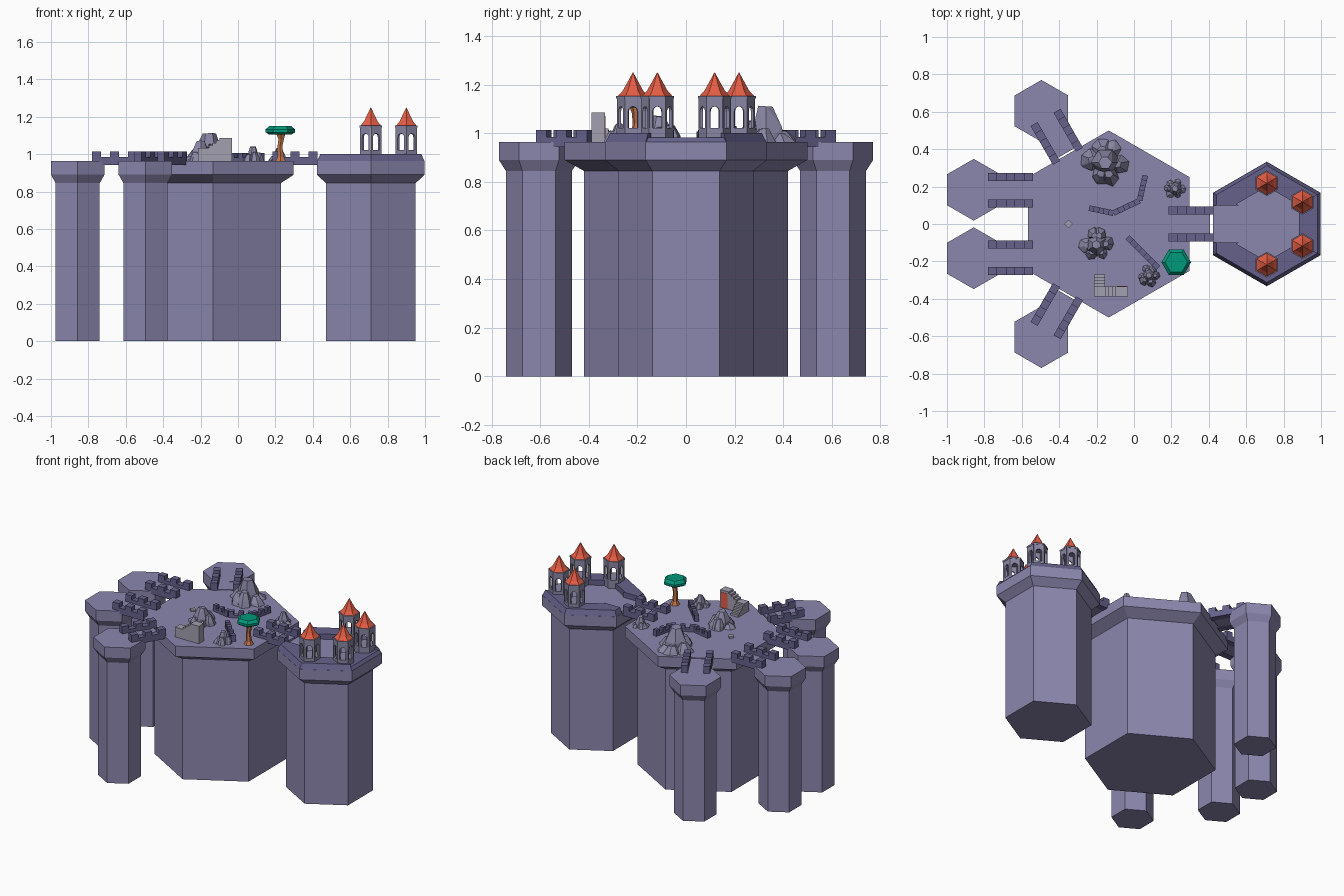
import bpy, bmesh, random
from math import sin, cos, pi, hypot, atan2
from mathutils import Matrix, Vector

if "Cube" in bpy.data.objects:
    bpy.data.objects.remove(bpy.data.objects["Cube"])

def material(name, rgb):
    m = bpy.data.materials.new(name)
    m.diffuse_color = (*rgb, 1)
    m.use_nodes = True
    m.node_tree.nodes["Principled BSDF"].inputs["Base Color"].default_value = m.diffuse_color
    return m

STONE = material("stone", (0.26, 0.24, 0.42))
WALL = material("wall_stone", (0.13, 0.12, 0.26))
ROCK = material("rock", (0.25, 0.24, 0.37))
GREY = material("pale_stone", (0.36, 0.35, 0.43))
RED = material("roof_red", (0.78, 0.11, 0.06))
GREEN = material("leaf_green", (0.0, 0.32, 0.2))
WOOD = material("bark", (0.55, 0.18, 0.07))
FLOOR = 0.963

def finish(name, bm, mat):
    bmesh.ops.recalc_face_normals(bm, faces=bm.faces[:])
    mesh = bpy.data.meshes.new(name)
    bm.to_mesh(mesh)
    bm.free()
    mesh.materials.append(mat)
    ob = bpy.data.objects.new(name, mesh)
    bpy.context.collection.objects.link(ob)
    return ob

def lathe(bm, x, y, profile, n=6, phase=pi / 2, bend=None):
    # stacked n-sided rings, capped at both ends
    rings = []
    for i, (r, z) in enumerate(profile):
        dx = bend[i] if bend else 0
        rings.append([bm.verts.new((x + dx + r * cos(phase + 2 * pi * k / n),
                                    y + r * sin(phase + 2 * pi * k / n), z)) for k in range(n)])
    for a, b in zip(rings, rings[1:]):
        for k in range(n):
            bm.faces.new((a[k], a[(k + 1) % n], b[(k + 1) % n], b[k]))
    bm.faces.new(rings[0])
    bm.faces.new(rings[-1])

def box(bm, x0, x1, y0, y1, z0, z1, mat=Matrix()):
    m = mat @ Matrix.Translation(((x0 + x1) / 2, (y0 + y1) / 2, (z0 + z1) / 2)) \
        @ Matrix.Diagonal((x1 - x0, y1 - y0, z1 - z0, 1))
    bmesh.ops.create_cube(bm, size=1, matrix=m)

def prism(bm, bottom, top):
    a = [bm.verts.new(p) for p in bottom]
    b = [bm.verts.new(p) for p in top]
    n = len(a)
    for k in range(n):
        bm.faces.new((a[k], a[(k + 1) % n], b[(k + 1) % n], b[k]))
    bm.faces.new(a)
    bm.faces.new(b)

# Hexagonal pillars with flared caps
def pillar(name, x, y, body, cap):
    bm = bmesh.new()
    lathe(bm, x, y, [(body, 0), (body, 0.845), (cap, 0.89), (cap, FLOOR)])
    finish(name, bm, STONE)

pillar("main_pillar", -0.135, 0, 0.42, 0.5)
pillar("castle_pillar", 0.71, 0, 0.277, 0.333)
for s, side in ((1, "back"), (-1, "front")):
    pillar(f"outer_pillar_{side}", -0.495, s * 0.605, 0.136, 0.165)
    pillar(f"west_pillar_{side}", -0.857, s * 0.183, 0.136, 0.165)

# Crenellated parapets
def parapet(bm, p, q, n, t, z0, z1, z2):
    d = hypot(q[0] - p[0], q[1] - p[1])
    m = Matrix.Translation((p[0], p[1], 0)) @ Matrix.Rotation(atan2(q[1] - p[1], q[0] - p[0]), 4, 'Z')
    box(bm, 0, d, -t / 2, t / 2, z0, z1, m)
    for k in range(0, n, 2):
        box(bm, d * k / n, d * (k + 1) / n, -t / 2, t / 2, z1, z2, m)

# Bridges: deck plus two parapets
def bridge(name, x, y, ang, gap):
    m = Matrix.Translation((x, y, 0)) @ Matrix.Rotation(ang, 4, 'Z')
    bm = bmesh.new()
    for s in (-1, 1):
        p, q = m @ Vector((-0.12, s * 0.071, 0)), m @ Vector((0.12, s * 0.071, 0))
        parapet(bm, p, q, 5, 0.043, 0.943, 0.985, 1.013)
    finish(name + "_parapets", bm, WALL)
    bm = bmesh.new()
    box(bm, -gap, gap, -0.07, 0.07, 0.945, FLOOR - 0.001, m)
    finish(name + "_deck", bm, STONE)

bridge("castle_bridge", 0.305, 0, 0, 0.1)
for s, side in ((1, "back"), (-1, "front")):
    bridge(f"west_bridge_{side}", -0.66, s * 0.18, 0, 0.1)
    bridge(f"outer_bridge_{side}", -0.413, s * 0.466, s * 2 * pi / 3, 0.1)

# Castle ring wall with a gate on the left and a low sill on the right
def corner(r, k, z):
    a = pi / 6 + k * pi / 3
    return (0.71 + r * cos(a), r * sin(a), z)

bm = bmesh.new()
for k in (0, 1, 3, 4, 5):
    h = 0.982 if k == 5 else 1.0
    prism(bm, [corner(0.333, k, 0.96), corner(0.333, k + 1, 0.96), corner(0.2, k + 1, 0.96), corner(0.2, k, 0.96)],
          [corner(0.312, k, h), corner(0.312, k + 1, h), corner(0.2, k + 1, h), corner(0.2, k, h)])
for s in (-1, 1):
    prism(bm, [(0.422, s * 0.1, 0.96), (0.422, s * 0.167, 0.96), (0.56, s * 0.1, 0.96)],
          [(0.44, s * 0.1, 1.0), (0.44, s * 0.156, 1.0), (0.56, s * 0.1, 1.0)])
finish("castle_ring_wall", bm, WALL)

# Turrets: six arched panels on a base, flared roof
arch = [(0.02 * cos(a), 0.068 + 0.02 * sin(a)) for a in (pi * k / 6 for k in range(7))]
panel = [(0.033, 0), (0.02, 0)] + arch + [(-0.02, 0), (-0.033, 0), (-0.033, 0.125), (0.033, 0.125)]

def turret(name, x, y):
    bm = bmesh.new()
    lathe(bm, x, y, [(0.067, 0.965), (0.067, 1.022)])
    for k in range(6):
        m = Matrix.Translation((x, y, 1.022)) @ Matrix.Rotation(k * pi / 3, 4, 'Z')
        prism(bm, [m @ Vector((0.058, u, v)) for u, v in panel],
              [m @ Vector((0.047, u * 0.81, v)) for u, v in panel])
    lathe(bm, x, y, [(0.069, 1.142), (0.069, 1.153)])
    finish(name, bm, ROCK)
    bm = bmesh.new()
    lathe(bm, x, y, [(0.065, 1.15), (0.042, 1.175), (0.021, 1.213), (0.001, 1.25)])
    finish(name + "_roof", bm, RED)

for s, side in ((1, "back"), (-1, "front")):
    turret(f"inner_turret_{side}", 0.71, s * 0.218)
    turret(f"outer_turret_{side}", 0.9, s * 0.118)

# Broken courtyard walls
bm = bmesh.new()
path = [(-0.24, 0.085), (-0.11, 0.058), (0.03, 0.125), (0.06, 0.26)]
for p, q in zip(path, path[1:]):
    parapet(bm, p, q, 5, 0.03, 0.955, 0.982, 1.007)
finish("bent_courtyard_wall", bm, WALL)
bm = bmesh.new()
parapet(bm, (-0.035, -0.07), (0.13, -0.235), 7, 0.03, 0.955, 0.982, 1.007)
finish("straight_courtyard_wall", bm, WALL)

# Faceted rock outcrops: a flat-topped spire ringed by smaller ones
def outcrop(name, x, y, r, h, seed):
    rnd = random.Random(seed)
    bm = bmesh.new()
    spires = [(0, 0, 0.6, 1.0)]
    for k in range(6):
        a = k * pi / 3 + rnd.uniform(-0.3, 0.3)
        spires.append((0.6 * cos(a), 0.6 * sin(a), rnd.uniform(0.32, 0.45), rnd.uniform(0.25, 0.68)))
    for sx, sy, sr, sh in spires:
        ph = rnd.uniform(0, 2)
        vs = []
        for scale, z in ((1, 0), (0.85, 0.45), (0.42, 1)):
            for k in range(6):
                a = ph + k * pi / 3
                rr = r * sr * scale * rnd.uniform(0.82, 1.12)
                vs.append(bm.verts.new((x + r * sx * (1 - 0.2 * z) + rr * cos(a),
                                        y + r * sy * (1 - 0.2 * z) + rr * sin(a),
                                        0.955 + (h + 0.005) * sh * z * rnd.uniform(0.92, 1))))
        res = bmesh.ops.convex_hull(bm, input=vs)
        loose = [v for v in vs if v.is_valid and not v.link_faces]
        bmesh.ops.delete(bm, geom=loose, context='VERTS')
    finish(name, bm, ROCK)

outcrop("large_rock", -0.155, 0.33, 0.135, 0.155, 3)
outcrop("middle_rock", -0.2, -0.11, 0.1, 0.115, 5)
outcrop("small_rock_back", 0.22, 0.19, 0.064, 0.075, 8)
outcrop("small_rock_front", 0.08, -0.275, 0.066, 0.08, 11)

# Ruined stair turning a corner up to a tall block with a red door
bm = bmesh.new()
for k in range(4):
    box(bm, -0.215, -0.155, -0.335, -0.27 - 0.016 * k, 0.955, 0.978 + 0.014 * k)
box(bm, -0.215, -0.155, -0.388, -0.335, 0.955, 1.032)
for k in range(3):
    box(bm, -0.155 + 0.019 * k, -0.09, -0.388, -0.333, 0.955, 1.046 + 0.014 * k)
box(bm, -0.098, -0.032, -0.388, -0.333, 0.955, 1.086)
finish("ruined_stair", bm, GREY)
bm = bmesh.new()
box(bm, -0.09, -0.04, -0.335, -0.331, 0.96, 1.07)
finish("red_door", bm, RED)

# Paving stone
bm = bmesh.new()
lathe(bm, -0.35, 0, [(0.022, 0.955), (0.022, 0.975)], 4)
finish("paving_stone", bm, GREY)

# Flat-crowned tree
bm = bmesh.new()
lathe(bm, 0.228, -0.205, [(0.036, 0.955), (0.02, 0.985), (0.015, 1.04), (0.017, 1.08), (0.03, 1.115)],
      bend=[0, 0, -0.004, 0.003, 0])
finish("tree_trunk", bm, WOOD)
bm = bmesh.new()
lathe(bm, 0.226, -0.205, [(0.06, 1.105), (0.079, 1.117), (0.079, 1.132), (0.06, 1.15)], phase=0)
finish("tree_crown", bm, GREEN)
